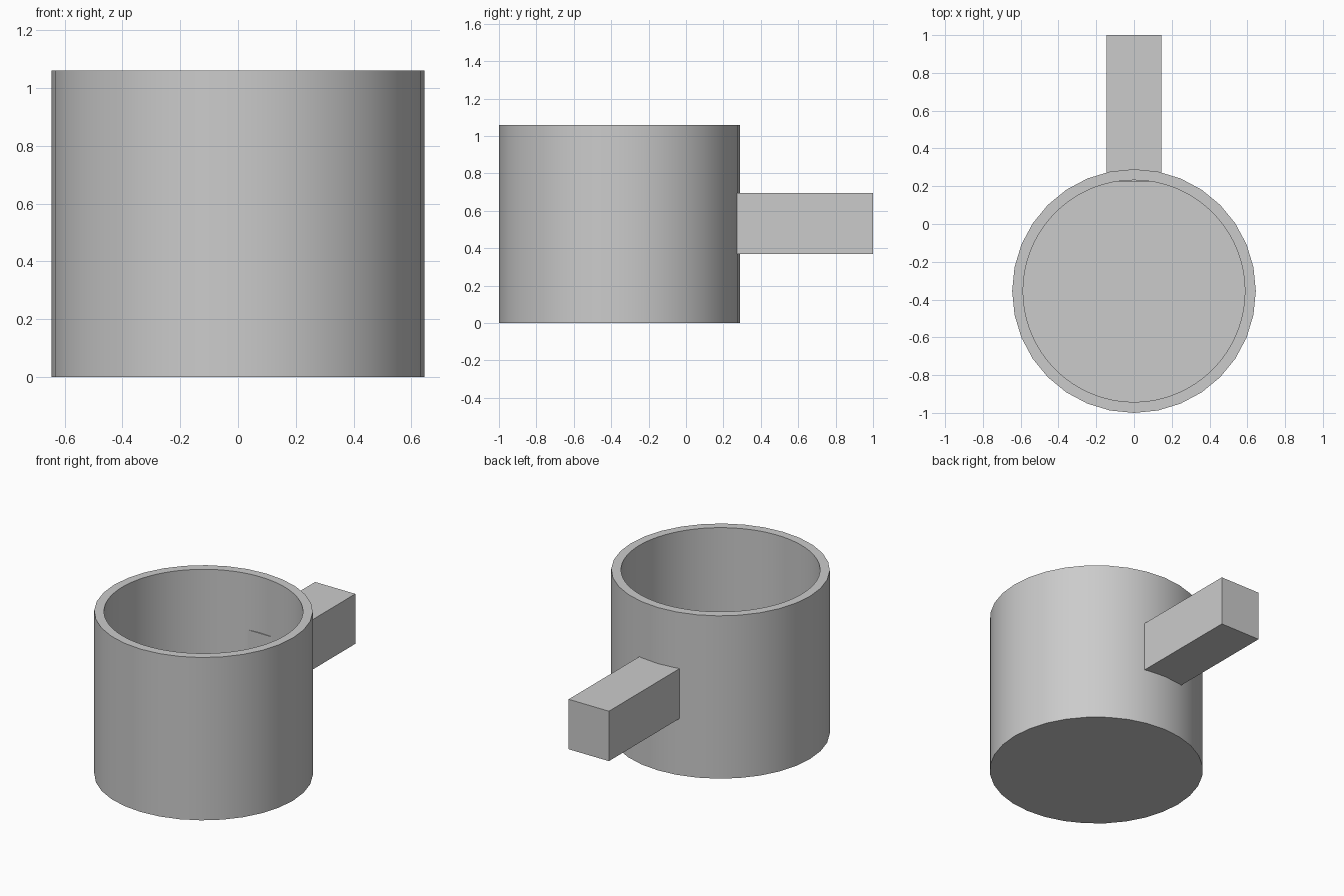
import bpy
import math

CUP_Y = -0.355
HEIGHT = 1.06
FLOOR = 0.06

if "Cube" in bpy.data.objects:
    bpy.data.objects.remove(bpy.data.objects["Cube"], do_unlink=True)

grey = bpy.data.materials.new("plain grey")
grey.use_nodes = True
colour = (0.6, 0.6, 0.6, 1.0)
grey.diffuse_color = colour
grey.node_tree.nodes["Principled BSDF"].inputs["Base Color"].default_value = colour


def cylinder(name, radius, sides, bottom, top):
    bpy.ops.mesh.primitive_cylinder_add(
        vertices=sides, radius=radius, depth=top - bottom,
        location=(0, CUP_Y, (top + bottom) / 2))
    obj = bpy.context.object
    obj.name = name
    obj.data.materials.append(grey)
    return obj


# Cup body, hollowed by a finer round cutter
cup = cylinder("cup_body", 0.645, 32, 0, HEIGHT)
cutter = cylinder("cup_hollow_cutter", 0.587, 96, FLOOR, HEIGHT + 0.2)
cutter.hide_render = True
hollow = cup.modifiers.new("hollow", "BOOLEAN")
hollow.operation = "DIFFERENCE"
hollow.solver = "EXACT"
hollow.object = cutter
bpy.ops.object.select_all(action="DESELECT")
cup.select_set(True)
bpy.context.view_layer.objects.active = cup
bpy.ops.object.modifier_apply(modifier=hollow.name)
bpy.data.objects.remove(cutter, do_unlink=True)
bpy.ops.object.shade_smooth_by_angle(angle=math.radians(30))

# Straight block handle, just breaking through the inner wall
y_in, y_out, z_low, z_high = 0.225, 1.0, 0.37, 0.695
bpy.ops.mesh.primitive_cube_add(
    size=1, location=(0, (y_in + y_out) / 2, (z_low + z_high) / 2))
handle = bpy.context.object
handle.name = "handle"
handle.scale = (0.29, y_out - y_in, z_high - z_low)
bpy.ops.object.transform_apply(location=False, rotation=False, scale=True)
handle.data.materials.append(grey)
